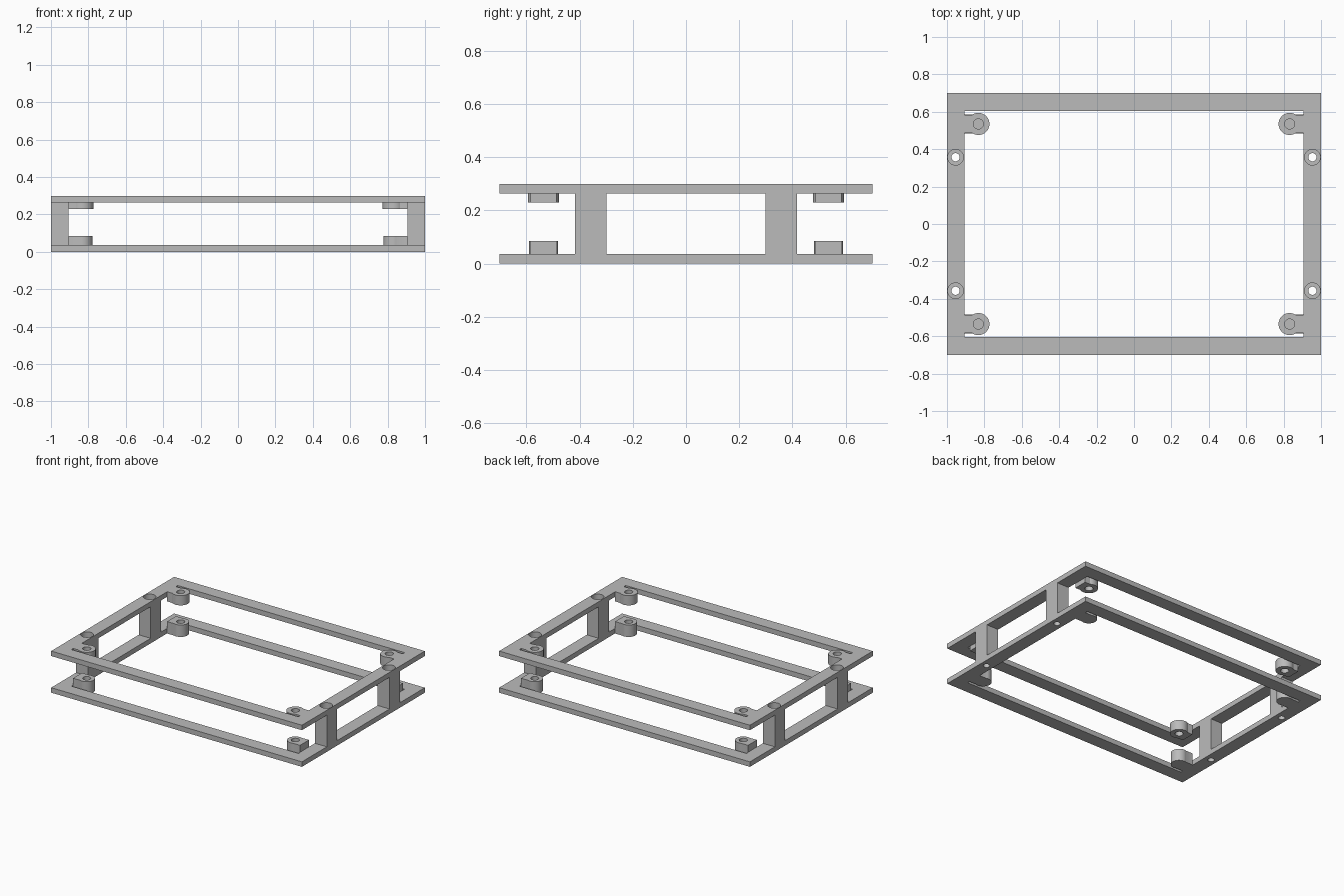
import bpy, bmesh
from math import asin, cos, pi, sin

if "Cube" in bpy.data.objects:
    bpy.data.objects.remove(bpy.data.objects["Cube"], do_unlink=True)

grey = bpy.data.materials.new("plain grey")
grey.use_nodes = True
colour = (0.5, 0.5, 0.5, 1)
grey.diffuse_color = colour
grey.node_tree.nodes["Principled BSDF"].inputs["Base Color"].default_value = colour

HEIGHT, THICK, BAR = 0.30, 0.036, 0.095
HALF_X, HALF_Y = 1.0, 0.70
INNER_X = HALF_X - BAR
SIDES = [(x, y) for x in (-1, 1) for y in (-1, 1)]


def prism(name, outline, z0, z1):
    """Extrude a closed outline between two heights."""
    bm = bmesh.new()
    face = bm.faces.new([bm.verts.new((x, y, z0)) for x, y in outline])
    new = bmesh.ops.extrude_face_region(bm, geom=[face])["geom"]
    verts = [v for v in new if isinstance(v, bmesh.types.BMVert)]
    bmesh.ops.translate(bm, verts=verts, vec=(0, 0, z1 - z0))
    bmesh.ops.recalc_face_normals(bm, faces=bm.faces)
    mesh = bpy.data.meshes.new(name)
    bm.to_mesh(mesh)
    bm.free()
    mesh.materials.append(grey)
    obj = bpy.data.objects.new(name, mesh)
    bpy.context.collection.objects.link(obj)
    return obj


def rect(x0, x1, y0, y1):
    return [(x0, y0), (x1, y0), (x1, y1), (x0, y1)]


def arc(cx, cy, r, start=0, end=2 * pi, n=40):
    return [(cx + r * cos(start + (end - start) * i / n),
             cy + r * sin(start + (end - start) * i / n)) for i in range(n)]


def cut(obj, cutters):
    """Subtract the cutters, then shade the round walls smooth."""
    bpy.ops.object.select_all(action='DESELECT')
    obj.select_set(True)
    bpy.context.view_layer.objects.active = obj
    for cutter in cutters:
        mod = obj.modifiers.new("hole", 'BOOLEAN')
        mod.operation = 'DIFFERENCE'
        mod.solver = 'EXACT'
        mod.object = cutter
        bpy.ops.object.modifier_apply(modifier=mod.name)
    bpy.ops.object.shade_smooth_by_angle(angle=0.5)


def label(sx, sy):
    return ("front_" if sy < 0 else "back_") + ("left" if sx > 0 else "right")


# Screw holes and wide countersunk bores running down the posts
screw_cutters, bore_cutters = {}, {}
for sx, sy in SIDES:
    cx, cy = sx * 0.954, sy * 0.357
    screw_cutters[sx, sy] = prism("screw_cutter", arc(cx, cy, 0.022), -0.1, 0.4)
    bore_cutters[sx, sy] = prism("bore_cutter", arc(cx, cy, 0.042), 0.19, 0.4)
screws, bores = list(screw_cutters.values()), list(bore_cutters.values())

# Lower and upper rectangular frames
window = prism("window_cutter",
               rect(-INNER_X, INNER_X, BAR - HALF_Y, HALF_Y - BAR), -0.1, 0.4)
for name, z0, holes in (("lower_frame", 0, screws),
                        ("upper_frame", HEIGHT - THICK, bores)):
    frame = prism(name, rect(-HALF_X, HALF_X, -HALF_Y, HALF_Y), z0, z0 + THICK)
    cut(frame, [window] + holes)

# Four posts joining the frames
for sx, sy in SIDES:
    xs = sorted((sx * INNER_X, sx * HALF_X))
    ys = sorted((sy * 0.298, sy * 0.416))
    post = prism("post_" + label(sx, sy), rect(*xs, *ys), THICK, HEIGHT - THICK)
    cut(post, [screw_cutters[sx, sy], bore_cutters[sx, sy]])


# Round mounting lugs on short necks inside every corner
def lug(name, sx, sy, r, neck, z0, z1, hole_z):
    cx, cy = 0.832, 0.535
    a = asin(neck / r)
    outline = arc(cx, cy, r, a, 2 * pi - a) + [
        (cx + r * cos(a), cy - neck), (INNER_X, cy - neck), (INNER_X, cy + neck)]
    obj = prism(name + label(sx, sy), [(sx * x, sy * y) for x, y in outline], z0, z1)
    hole = prism("lug_cutter", arc(sx * cx, sy * cy, 0.027), hole_z, 0.4)
    cut(obj, [hole])
    bpy.data.objects.remove(hole, do_unlink=True)


for sx, sy in SIDES:
    lug("lower_lug_", sx, sy, 0.054, 0.051, 0, 0.086, 0.03)
    lug("upper_lug_", sx, sy, 0.059, 0.049, 0.23, HEIGHT, 0.1)

for cutter in screws + bores + [window]:
    bpy.data.objects.remove(cutter, do_unlink=True)
